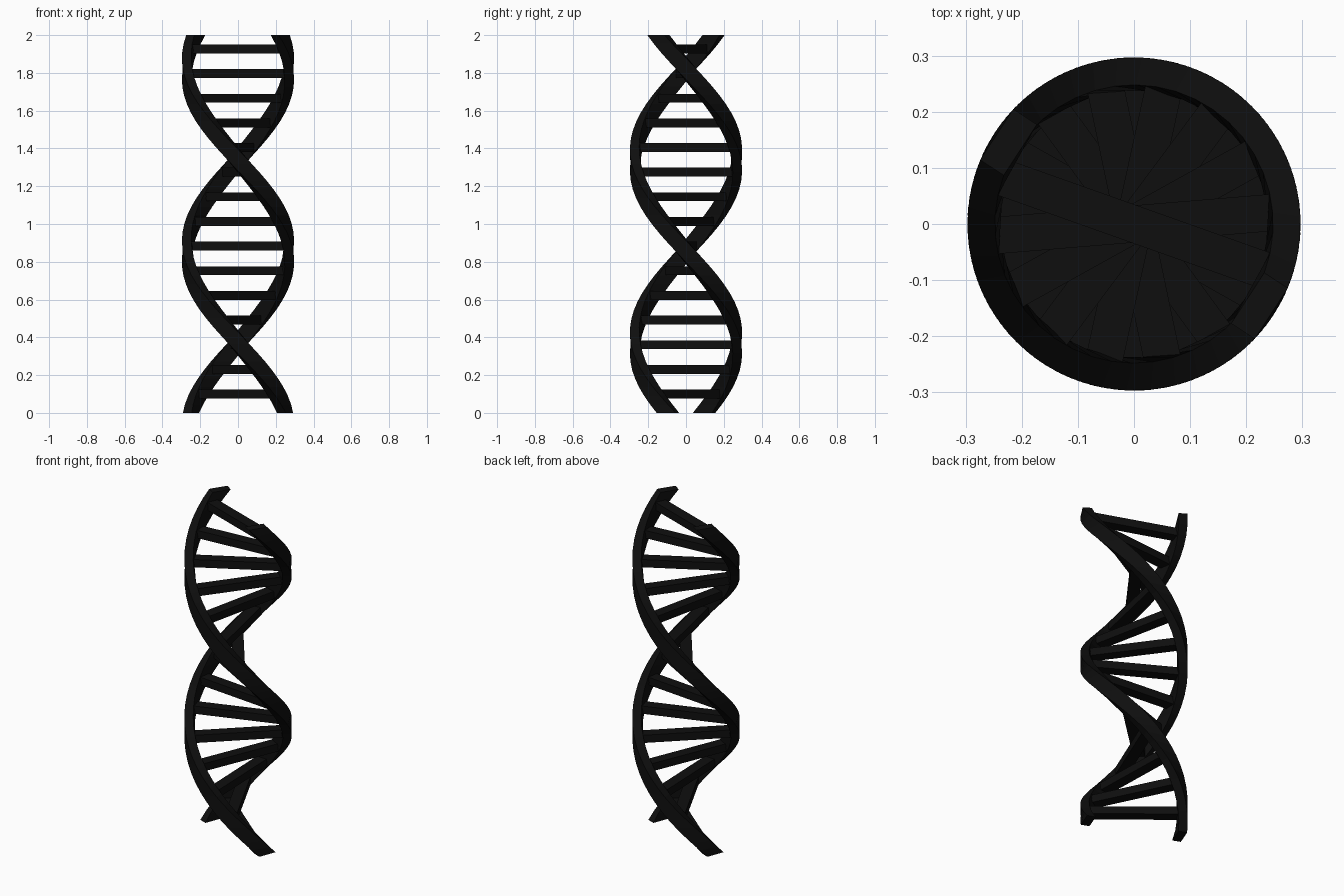
import bpy, bmesh, math
from mathutils import Matrix

if "Cube" in bpy.data.objects:
    bpy.data.objects.remove(bpy.data.objects["Cube"])

HEIGHT, PITCH, Z_ZERO = 2.0, 1.935, 1.822
R_IN, R_OUT, WIDTH = 0.242, 0.292, 0.108
STEPS = 44

black = bpy.data.materials.new("black")
black.diffuse_color = (0.0045, 0.0045, 0.0045, 1)
black.use_nodes = True
black.node_tree.nodes["Principled BSDF"].inputs["Base Color"].default_value = black.diffuse_color


def angle(z):
    # left-handed twist
    return -(z - Z_ZERO) * 2 * math.pi / PITCH


def finish(bm, name):
    bmesh.ops.recalc_face_normals(bm, faces=bm.faces)
    mesh = bpy.data.meshes.new(name)
    bm.to_mesh(mesh)
    bm.free()
    mesh.materials.append(black)
    obj = bpy.data.objects.new(name, mesh)
    bpy.context.collection.objects.link(obj)
    return obj


def strand(name, offset):
    # rectangular profile twisted upward, ends cut level
    bm = bmesh.new()
    profile = [(R_IN, -WIDTH / 2), (R_OUT, -WIDTH / 2),
               (R_OUT, WIDTH / 2), (R_IN, WIDTH / 2)]
    rings = []
    for i in range(STEPS + 1):
        z = HEIGHT * i / STEPS
        a = angle(z) + offset
        c, s = math.cos(a), math.sin(a)
        rings.append([bm.verts.new((r * c - t * s, r * s + t * c, z)) for r, t in profile])
    for lo, hi in zip(rings, rings[1:]):
        for j in range(4):
            k = (j + 1) % 4
            bm.faces.new((lo[j], lo[k], hi[k], hi[j]))
    bm.faces.new(rings[0])
    bm.faces.new(rings[-1])
    return finish(bm, name)


def rung(name, z):
    # flat bar joining the two strands
    bm = bmesh.new()
    m = (Matrix.Translation((0, 0, z)) @ Matrix.Rotation(angle(z), 4, 'Z')
         @ Matrix.Diagonal((0.52, 0.066, 0.047, 1)))
    bmesh.ops.create_cube(bm, size=1, matrix=m)
    return finish(bm, name)


strand("strand_a", 0)
strand("strand_b", math.pi)
for i in range(15):
    rung(f"rung_{i + 1}", 0.10 + i * 0.1305)
